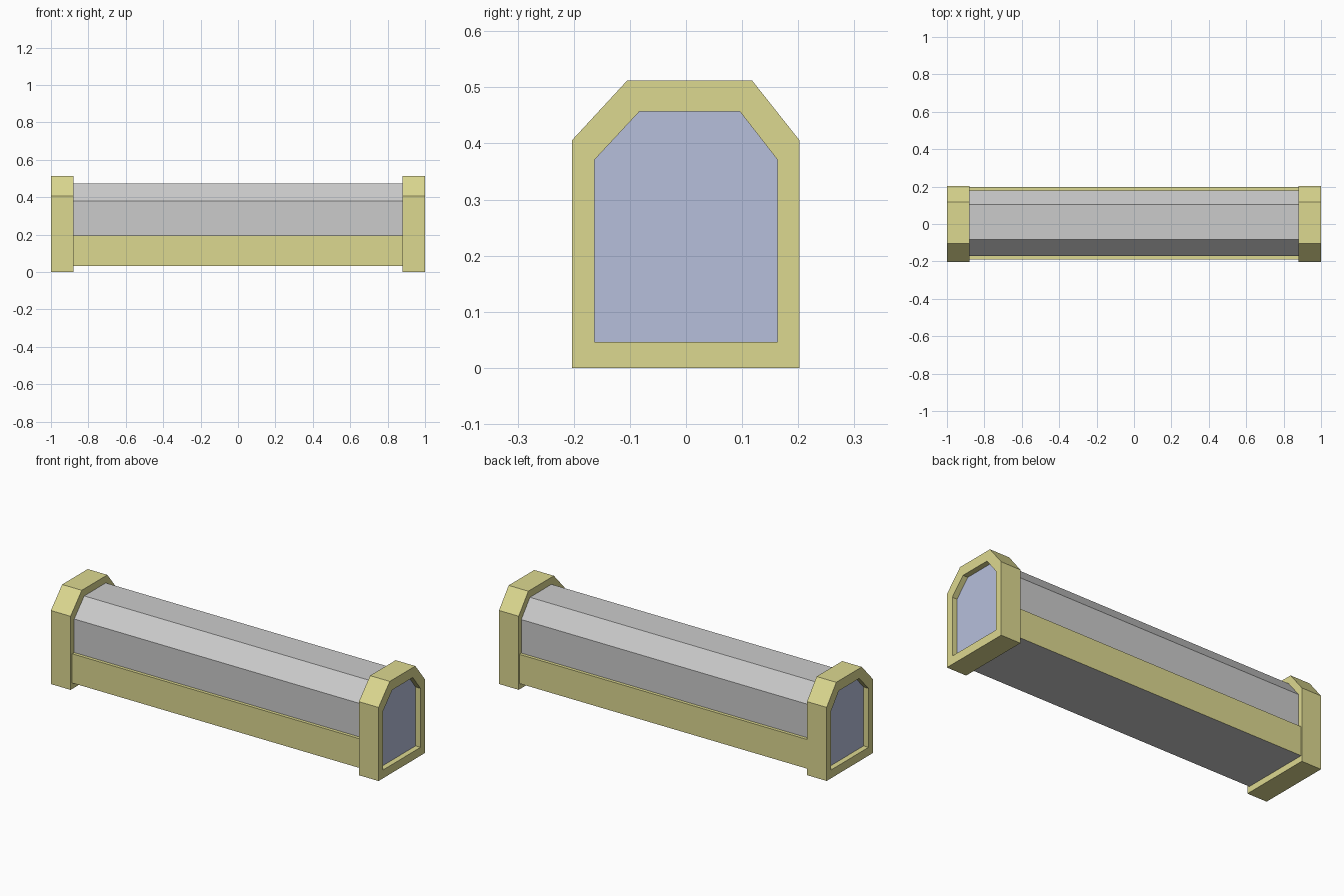
import bpy, bmesh

if "Cube" in bpy.data.objects:
    bpy.data.objects.remove(bpy.data.objects["Cube"])


def material(name, rgb):
    m = bpy.data.materials.new(name)
    m.diffuse_color = (*rgb, 1)
    m.use_nodes = True
    m.node_tree.nodes["Principled BSDF"].inputs["Base Color"].default_value = m.diffuse_color
    return m


YELLOW = material("yellow", (0.72, 0.69, 0.28))
BLUE = material("blue", (0.47, 0.52, 0.71))
GREY = material("grey", (0.54, 0.54, 0.54))


def finish(bm, name, mats):
    bmesh.ops.recalc_face_normals(bm, faces=bm.faces)
    mesh = bpy.data.meshes.new(name)
    bm.to_mesh(mesh)
    bm.free()
    for m in mats:
        mesh.materials.append(m)
    obj = bpy.data.objects.new(name, mesh)
    bpy.context.collection.objects.link(obj)
    return obj


def loop(bm, profile, x):
    return [bm.verts.new((x, y, z)) for y, z in profile]


def bridge(bm, a, b):
    n = len(a)
    return [bm.faces.new((a[i], a[(i + 1) % n], b[(i + 1) % n], b[i])) for i in range(n)]


def prism(name, profile, x0, x1, mats, second=()):
    """Extrude a (y, z) profile along x; sides listed in second use slot 1."""
    bm = bmesh.new()
    a, b = loop(bm, profile, x0), loop(bm, profile, x1)
    sides = bridge(bm, a, b)
    for i in second:
        sides[i].material_index = 1
    bm.faces.new(a)
    bm.faces.new(b)
    return finish(bm, name, mats)


def ring(name, outer, inner, x0, x1, mats):
    """Hollow frame between two profiles of equal point count."""
    bm = bmesh.new()
    loops = [loop(bm, p, x) for p, x in ((outer, x0), (outer, x1), (inner, x1), (inner, x0))]
    for i in range(4):
        bridge(bm, loops[i], loops[(i + 1) % 4])
    return finish(bm, name, mats)


OUTER = [(-0.203, 0), (0.202, 0), (0.202, 0.406), (0.118, 0.512), (-0.105, 0.512), (-0.203, 0.406)]
INNER = [(-0.163, 0.046), (0.163, 0.046), (0.163, 0.371), (0.096, 0.457), (-0.083, 0.457), (-0.163, 0.371)]
BODY = [(-0.189, 0.033), (0.197, 0.033), (0.197, 0.194), (0.179, 0.194), (0.179, 0.379),
        (0.104, 0.473), (-0.084, 0.473), (-0.171, 0.379), (-0.171, 0.194), (-0.189, 0.194)]

# long grey body with yellow lower flanks and ledges
prism("body", BODY, -0.88, 0.88, [GREY, YELLOW], second=(1, 2, 8, 9))

# end frames with recessed blue panels
for side, s in (("left", -1), ("right", 1)):
    ring(side + "_end_frame", OUTER, INNER, s * 0.88, s * 1.0, [YELLOW])
    prism(side + "_end_panel", INNER, s * 0.88, s * 0.97, [BLUE])
